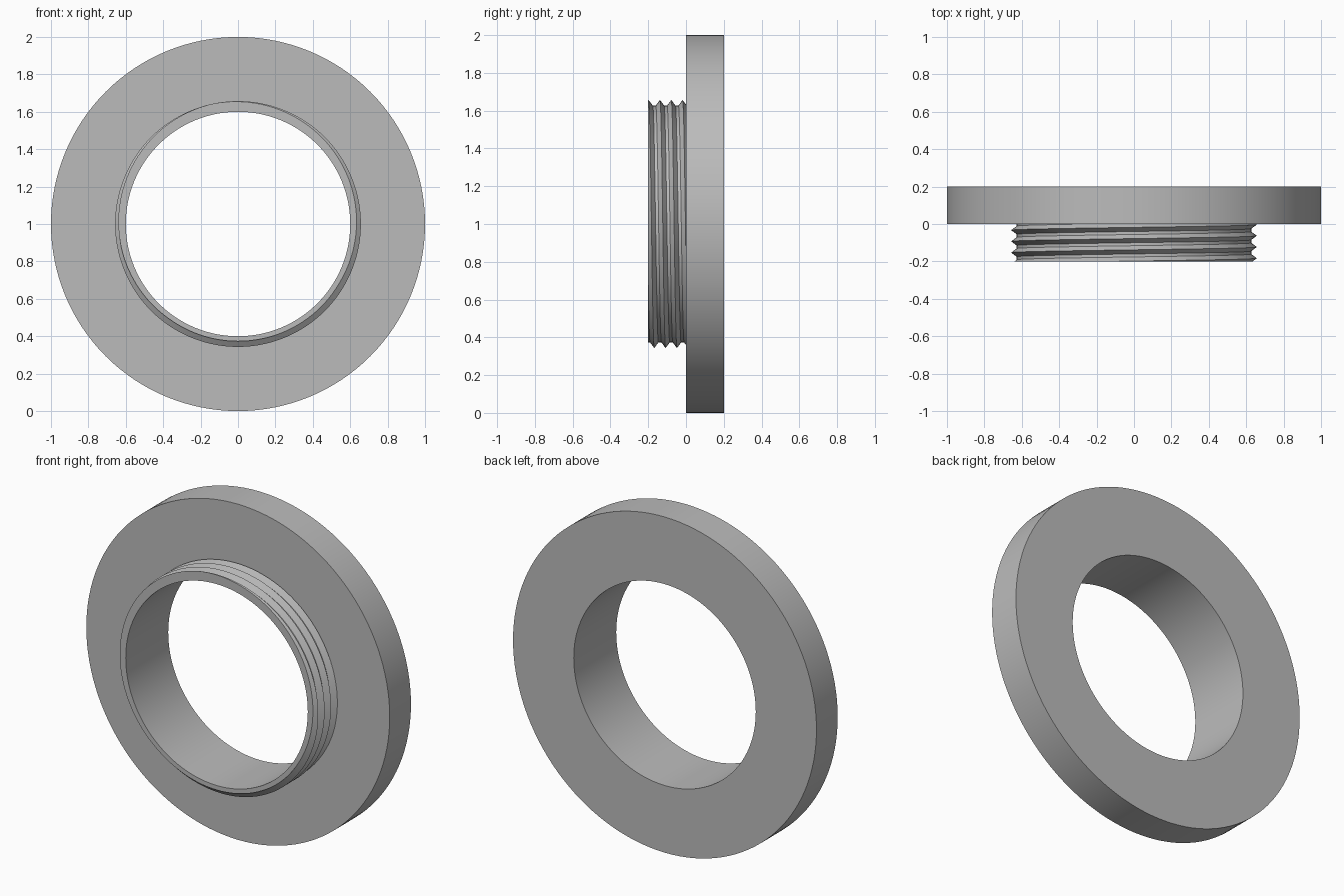
import bpy
import bmesh
from math import sin, cos, pi, radians

if "Cube" in bpy.data.objects:
    bpy.data.objects.remove(bpy.data.objects["Cube"])

SEGMENTS = 128
CENTRE_Z = 1.0
BORE, RIM = 0.6, 1.0
FRONT, BACK = -0.2, 0.2
ROOT, CREST, PITCH = 0.627, 0.657, 0.06

grey = bpy.data.materials.new("plain grey")
grey.use_nodes = True
colour = (0.5, 0.5, 0.5, 1)
grey.diffuse_color = colour
grey.node_tree.nodes["Principled BSDF"].inputs["Base Color"].default_value = colour


def ring_point(radius, y, turn):
    """Point around the y axis; turn 0 is the top, growing towards +x."""
    return (radius * sin(2 * pi * turn), y, CENTRE_Z + radius * cos(2 * pi * turn))


def finish(name, bm):
    bmesh.ops.recalc_face_normals(bm, faces=bm.faces)
    mesh = bpy.data.meshes.new(name)
    bm.to_mesh(mesh)
    bm.free()
    mesh.materials.append(grey)
    obj = bpy.data.objects.new(name, mesh)
    bpy.context.collection.objects.link(obj)
    bpy.ops.object.select_all(action="DESELECT")
    obj.select_set(True)
    bpy.context.view_layer.objects.active = obj
    bpy.ops.object.shade_smooth_by_angle(angle=radians(25))
    return obj


# Flange and bore, turned from one profile
profile = [(BORE, FRONT), (BORE, BACK), (RIM, BACK), (RIM, 0), (BORE + 0.01, 0)]
bm = bmesh.new()
rings = [[bm.verts.new(ring_point(r, y, j / SEGMENTS)) for j in range(SEGMENTS)]
         for r, y in profile]
for a, b in zip(rings, rings[1:]):
    for j in range(SEGMENTS):
        k = (j + 1) % SEGMENTS
        bm.faces.new((a[j], a[k], b[k], b[j]))
finish("flange", bm)

# Helical thread: each pitch is a crest and a narrow flat root
tooth = [(CREST, 0), (ROOT, 0.022), (ROOT, 0.038)]
bm = bmesh.new()
lines = []
for n in range(-6, 3):
    for r, dy in tooth:
        lines.append([bm.verts.new(ring_point(r, -0.018 + dy + PITCH * (n + j / SEGMENTS),
                                              j / SEGMENTS)) for j in range(SEGMENTS)])
# The end of each turn joins the start of the next
for i in range(len(lines) - 1 - len(tooth)):
    a, b = lines[i], lines[i + 1]
    a_end, b_end = lines[i + len(tooth)][0], lines[i + 1 + len(tooth)][0]
    for j in range(SEGMENTS):
        a2, b2 = (a[j + 1], b[j + 1]) if j + 1 < SEGMENTS else (a_end, b_end)
        bm.faces.new((a[j], a2, b2, b[j]))

# Trim the thread flush with the flange and the front end
for y, side in ((0, 1), (FRONT, -1)):
    bmesh.ops.bisect_plane(bm, geom=bm.verts[:] + bm.edges[:] + bm.faces[:], dist=1e-6,
                           plane_co=(0, y, 0), plane_no=(0, side, 0), clear_outer=True)
loose = [v for v in bm.verts if not v.link_faces]
bmesh.ops.delete(bm, geom=loose, context="VERTS")

# Front end face, drawn in from the trimmed edge to the bore
edge = [e for e in bm.edges if e.is_boundary
        and all(abs(v.co.y - FRONT) < 1e-4 for v in e.verts)]
inner = bmesh.ops.extrude_edge_only(bm, edges=edge)["geom"]
for v in inner:
    if isinstance(v, bmesh.types.BMVert):
        dx, dz = v.co.x, v.co.z - CENTRE_Z
        scale = BORE / (dx * dx + dz * dz) ** 0.5
        v.co = (dx * scale, FRONT, CENTRE_Z + dz * scale)
finish("threaded_collar", bm)
